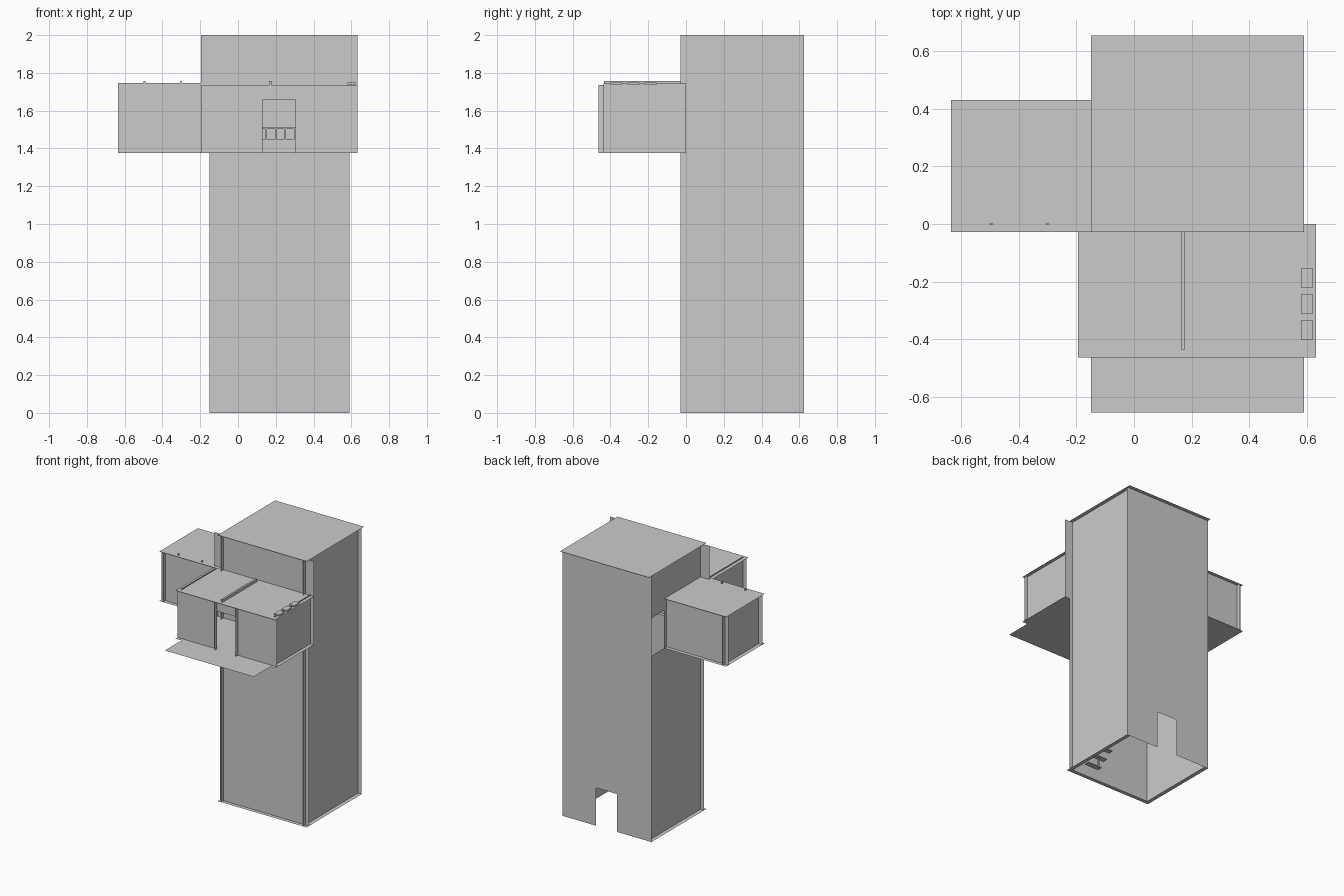
import bpy, bmesh

if "Cube" in bpy.data.objects:
    bpy.data.objects.remove(bpy.data.objects["Cube"])


def sheet(name, axis, at, rects):
    """Thin panel object: rects (u0, u1, v0, v1) on the plane axis = at."""
    bm = bmesh.new()
    for u0, u1, v0, v1 in rects:
        vs = []
        for u, v in ((u0, v0), (u1, v0), (u1, v1), (u0, v1)):
            p = [u, v]
            p.insert("xyz".index(axis), at)
            vs.append(bm.verts.new(p))
        f = bm.faces.new(vs)
        if axis == "y":
            f.normal_flip()
    finish(name, bm)


def box(name, x0, x1, y0, y1, z0, z1):
    bm = bmesh.new()
    bmesh.ops.create_cube(bm, size=1)
    for v in bm.verts:
        v.co = ((x0, x1)[v.co.x > 0], (y0, y1)[v.co.y > 0], (z0, z1)[v.co.z > 0])
    finish(name, bm)


def finish(name, bm):
    me = bpy.data.meshes.new(name)
    bm.to_mesh(me)
    bm.free()
    bpy.context.collection.objects.link(bpy.data.objects.new(name, me))


def with_door(u0, u1, v0, v1, d0, d1, dtop):
    """Panel rectangles leaving a doorway that starts at the bottom edge."""
    return [(u0, d0, v0, v1), (d1, u1, v0, v1), (d0, d1, dtop, v1)]


FL = 1.375          # upper floor level
DT = FL + 0.285     # upper door head
D0, D1 = 0.13, 0.305

# Tower
sheet("tower_roof", "z", 2.0, [(-0.15, 0.59, -0.028, 0.655)])
sheet("tower_front_wall", "y", 0.0, [(-0.15, 0.59, 0, FL)])
sheet("tower_upper_front_wall", "y", 0.0,
      with_door(-0.197, 0.632, FL, 2.0, D0, D1, DT))
sheet("tower_back_wall", "y", 0.625, with_door(-0.15, 0.59, 0, 2, 0.135, 0.31, 0.285))
sheet("tower_right_wall", "x", 0.56, [(-0.028, 0.625, 0, 2)])
sheet("tower_left_wall", "x", -0.12,
      [(-0.028, 0.625, 0, FL), (-0.028, 0.625, DT, 2),
       (-0.028, 0.43, FL, DT), (0.61, 0.625, FL, DT)])
sheet("tower_base_rim", "z", 0.0,
      [(-0.15, 0.59, -0.028, 0), (-0.15, -0.12, 0, 0.625), (0.56, 0.59, 0, 0.625)])

# Front room
sheet("front_room_floor", "z", FL, [(-0.195, 0.632, -0.463, 0)])
sheet("front_room_roof", "z", 1.737, [(-0.195, 0.632, -0.463, 0)])
sheet("front_room_front_wall", "y", -0.438,
      with_door(-0.195, 0.632, FL, 1.737, D0, D1, DT))
for side, x in (("left", -0.168), ("right", 0.605)):
    sheet(f"front_room_{side}_wall", "x", x, [(-0.438, 0, FL, 1.745)])
for side, x in (("left", D0), ("right", D1)):
    sheet(f"front_door_{side}_jamb", "x", x, [(-0.463, -0.438, FL, 1.737)])
box("front_room_roof_beam", 0.163, 0.177, -0.435, -0.028, 1.737, 1.757)
for i in range(3):
    y = -0.40 + i * 0.09
    box(f"roof_edge_block_{i}", 0.58, 0.622, y, y + 0.065, 1.738, 1.748)

# Balcony slab in front of the room
sheet("balcony_slab", "z", FL - 0.003, [(-0.15, 0.59, -0.655, 0)])

# Railing inside the doorway
box("inner_rail_top", D0, D1, -0.03, -0.02, 1.503, 1.511)
sheet("inner_rail_panel", "y", -0.025, [(D0, D1, FL, 1.45)])
for i in range(4):
    x = 0.15 + i * 0.05
    box(f"inner_baluster_{i}", x - 0.004, x + 0.004, -0.03, -0.02, 1.45, 1.503)

# Left room
sheet("left_room_floor", "z", FL, [(-0.635, -0.12, -0.028, 0.43)])
sheet("left_room_roof", "z", 1.747, [(-0.635, -0.12, -0.028, 0.43)])
sheet("left_room_front_wall", "y", 0.0, [(-0.635, -0.197, FL, 1.747)])
sheet("left_room_back_wall", "y", 0.402, [(-0.635, -0.12, FL, 1.747)])
sheet("left_room_side_wall", "x", -0.605, [(-0.028, 0.43, FL, 1.747)])
for i, x in enumerate((-0.495, -0.3)):
    box(f"left_roof_stud_{i}", x - 0.004, x + 0.004, -0.004, 0.004, 1.747, 1.757)

# Steps inside the tower
for i in range(3):
    y = 0.06 + i * 0.06
    box(f"tower_step_{i}", 0.38, 0.5, y, y + 0.04, 0.04 + i * 0.04, 0.046 + i * 0.04)
box("step_post", 0.435, 0.445, 0.135, 0.145, 0, 0.08)
